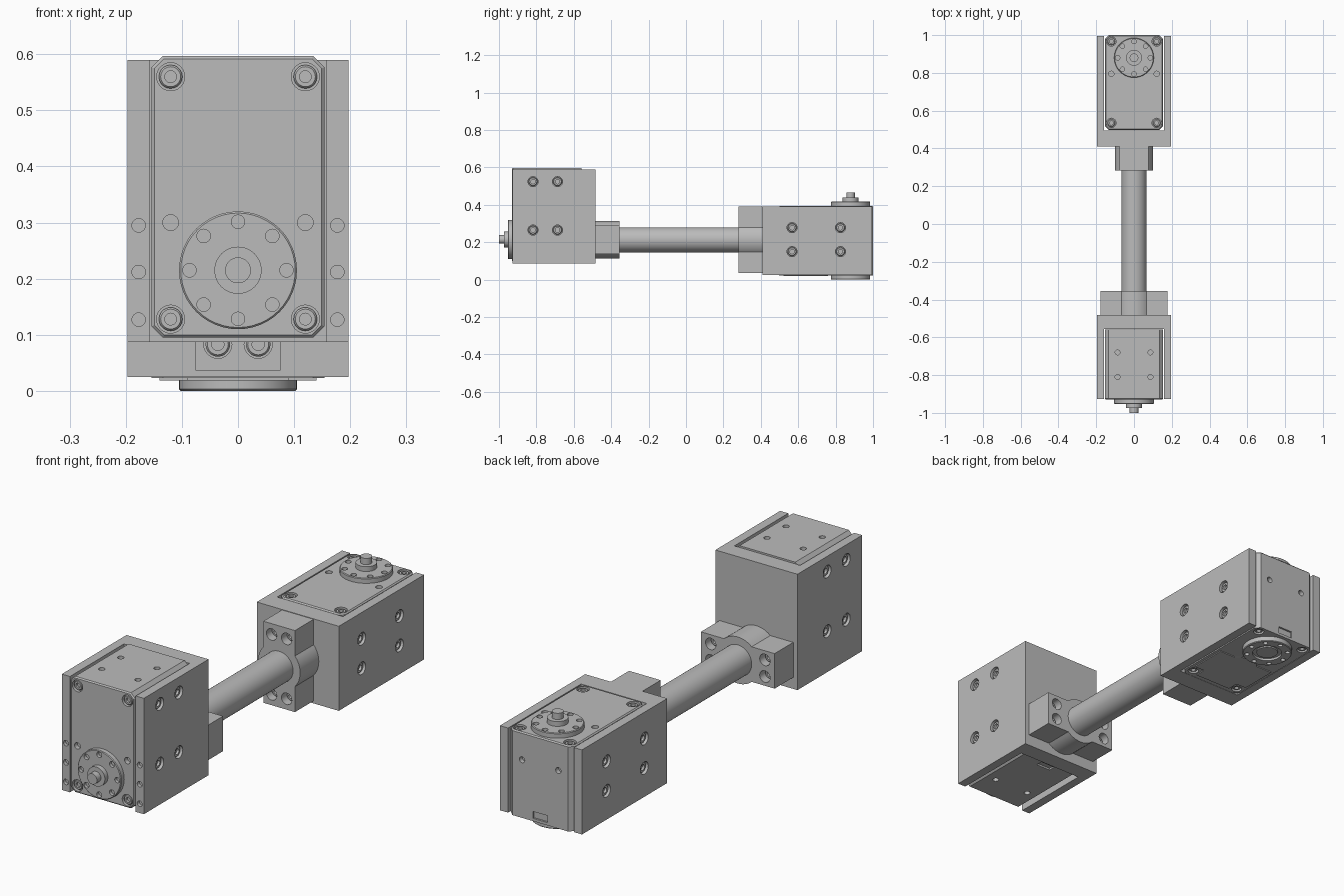
import bpy, bmesh
from math import radians, cos, sin, asin, degrees, pi
from mathutils import Matrix, Vector

if "Cube" in bpy.data.objects:
    bpy.data.objects.remove(bpy.data.objects["Cube"])

grey = bpy.data.materials.new("machined_grey")
grey.use_nodes = True
COLOUR = (0.5, 0.5, 0.5, 1)
grey.diffuse_color = COLOUR
grey.node_tree.nodes["Principled BSDF"].inputs["Base Color"].default_value = COLOUR

X, Y, Z = Vector((1, 0, 0)), Vector((0, 1, 0)), Vector((0, 0, 1))
parts = []


def finish(name, bm, keep=True):
    bmesh.ops.recalc_face_normals(bm, faces=bm.faces)
    mesh = bpy.data.meshes.new(name)
    bm.to_mesh(mesh)
    bm.free()
    ob = bpy.data.objects.new(name, mesh)
    bpy.context.collection.objects.link(ob)
    if keep:
        mesh.materials.append(grey)
        parts.append(ob)
    return ob


def prism(name, outline, z0, z1, chamfer=0):
    bm = bmesh.new()
    face = bm.faces.new([bm.verts.new((x, y, z0)) for x, y in outline])
    top = bmesh.ops.extrude_face_region(bm, geom=[face])["geom"]
    bmesh.ops.translate(bm, vec=(0, 0, z1 - z0),
                        verts=[v for v in top if isinstance(v, bmesh.types.BMVert)])
    if chamfer:
        rim = [e for e in bm.edges if all(abs(v.co.z - z1) < 1e-5 for v in e.verts)]
        bmesh.ops.bevel(bm, geom=rim, offset=chamfer, segments=1, affect='EDGES')
    return finish(name, bm)


def aim(pos, axis):
    turn = Z.rotation_difference(axis).to_matrix().to_4x4()
    return Matrix.Translation(pos) @ turn


def lathe(name, profile, place=None, steps=32):
    bm = bmesh.new()
    vs = [bm.verts.new((r, 0, z)) for r, z in profile]
    edges = [bm.edges.new(pair) for pair in zip(vs, vs[1:])]
    bmesh.ops.spin(bm, geom=vs + edges, axis=Z, cent=(0, 0, 0), angle=2 * pi, steps=steps)
    bmesh.ops.remove_doubles(bm, verts=bm.verts, dist=1e-5)
    bmesh.ops.dissolve_degenerate(bm, edges=bm.edges, dist=1e-6)
    ob = finish(name, bm)
    if place:
        ob.data.transform(place)
    return ob


def cut(ob, holes, slots=()):
    """holes: (position, outward axis, radius, depth); slots: (centre, size)"""
    bm = bmesh.new()
    for pos, axis, r, depth in holes:
        m = aim(Vector(pos), axis) @ Matrix.Translation((0, 0, (0.01 - depth) / 2))
        bmesh.ops.create_cone(bm, cap_ends=True, segments=24, radius1=r, radius2=r,
                              depth=depth + 0.01, matrix=m)
    for pos, size in slots:
        bmesh.ops.create_cube(bm, size=1, matrix=Matrix.Translation(pos) @ Matrix.Diagonal((*size, 1)))
    cutter = finish("cutter", bm, keep=False)
    cutter.hide_render = True
    mod = ob.modifiers.new("holes", 'BOOLEAN')
    mod.operation, mod.solver, mod.object = 'DIFFERENCE', 'EXACT', cutter
    bpy.context.view_layer.update()
    mesh = bpy.data.meshes.new_from_object(ob.evaluated_get(bpy.context.evaluated_depsgraph_get()))
    ob.modifiers.clear()
    ob.data = mesh
    bpy.data.objects.remove(cutter)


def screw(name, pos, axis, r, sunk):
    # button head with a round socket, its top sunk below the surface
    profile = [(0, -0.02), (r, -0.02), (r, -0.004), (r * 0.85, 0),
               (r * 0.5, 0), (r * 0.5, -0.01), (0, -0.01)]
    return lathe(name, profile, aim(Vector(pos) - axis * sunk, axis), 20)


def actuator(label, place, rear_horn):
    start = len(parts)
    near, far, w, back, c = 0.12, -0.382, 0.154, -0.372, 0.02
    outline = [(w, far + c), (w, near - c), (w - c, near), (c - w, near),
               (-w, near - c), (-w, far + c), (c - w, far), (w - c, far)]
    body = prism(label + "_body", outline, back, 0, 0.005)
    corners = [(s * 0.12, y) for s in (-1, 1) for y in (-0.345, 0.087)]
    holes = [((x, y, 0), Z, 0.025, 0.014) for x, y in corners]
    holes += [((x, y, back), -Z, 0.022, 0.014) for x, y in corners]
    for s in (-1, 1):
        holes.append(((s * 0.12, -0.085, 0), Z, 0.014, 0.02))
        holes.append(((s * 0.087, near, -0.12), Y, 0.013, 0.02))
        holes += [((s * 0.087, far, z), -Y, 0.013, 0.02) for z in (-0.12, -0.25)]
    cut(body, holes, [((0, near, -0.345), (0.07, 0.016, 0.03))])
    for x, y in corners:
        screw(label + "_corner_screw", (x, y, 0), Z, 0.021, 0.004)
        screw(label + "_back_screw", (x, y, back), -Z, 0.019, 0.004)

    # output horn with stepped hub
    ring = [(0.0865 * cos(k * pi / 4), 0.0865 * sin(k * pi / 4)) for k in range(8)]
    horn = lathe(label + "_horn", [(0, 0), (0.105, 0), (0.105, 0.019), (0.102, 0.022), (0.042, 0.022),
                                   (0.042, 0.043), (0.023, 0.043), (0.023, 0.07), (0, 0.07)], steps=48)
    cut(horn, [((x, y, 0.022), Z, 0.012, 0.014) for x, y in ring])

    # idler horn and cover plate on the back
    if rear_horn:
        idler = lathe(label + "_idler_horn", [(0, back), (0.105, back), (0.105, back - 0.02),
                      (0.102, back - 0.023), (0.062, back - 0.023), (0.062, back - 0.013),
                      (0.045, back - 0.013), (0.045, back - 0.019), (0, back - 0.019)], steps=48)
        cut(idler, [((x, y, back - 0.023), -Z, 0.01, 0.014) for x, y in ring])
        prism(label + "_back_cover", [(-0.09, -0.36), (0.09, -0.36), (0.09, -0.31), (0.14, -0.31),
              (0.14, -0.14), (0.06, -0.14), (0.04, -0.12), (-0.04, -0.12), (-0.06, -0.14),
              (-0.14, -0.14), (-0.14, -0.31), (-0.09, -0.31)], back - 0.004, back)
    for ob in parts[start:]:
        ob.data.transform(place)


def bracket(label, y_open, y_back, y_inner, z0, z1, hole_ys, hole_zs, edge_zs=()):
    # U-shaped channel, open at one end and at top and bottom
    w, i = 0.197, 0.158
    channel = prism(label + "_bracket", [(-w, y_back), (w, y_back), (w, y_open), (i, y_open),
                    (i, y_inner), (-i, y_inner), (-i, y_open), (-w, y_open)], z0, z1)
    side = [((s * w, y, z), X * s) for s in (-1, 1) for y in hole_ys for z in hole_zs]
    holes = [(p, a, 0.027, 0.022) for p, a in side]
    holes += [((s * 0.177, y_open, z), -Y, 0.012, 0.015) for s in (-1, 1) for z in edge_zs]
    cut(channel, holes)
    for p, a in side:
        screw(label + "_side_screw", p, a, 0.024, 0.008)


def clamp(label, place):
    # round collar with a bolted ear on each side
    start = len(parts)
    r, h, e, depth = 0.101, 0.076, 0.177, 0.128
    a = degrees(asin(h / r))
    arc = [radians(a + (180 - 2 * a) * k / 12) for k in range(13)]
    half = [(e, -h), (e, h)] + [(r * cos(t), r * sin(t)) for t in arc]
    ear = prism(label + "_clamp", half + [(-x, -y) for x, y in half], 0, depth)
    spots = [(s * 0.13, t * 0.036, depth) for s in (-1, 1) for t in (-1, 1)]
    cut(ear, [(p, Z, 0.025, 0.05) for p in spots])
    for p in spots:
        screw(label + "_clamp_bolt", p, Z, 0.022, 0.03)
    for ob in parts[start:]:
        ob.data.transform(place)


# front assembly
front_turn = Matrix(((-1, 0, 0, 0), (0, 0, -1, -0.93), (0, -1, 0, 0.215), (0, 0, 0, 1)))
actuator("front_actuator", front_turn, False)
bracket("front", -0.927, -0.483, -0.557, 0.087, 0.59, (-0.818, -0.687), (0.265, 0.524),
        (0.127, 0.212, 0.295))
clamp("front", Matrix.Translation((0, -0.483, 0.213)) @ Matrix.Rotation(-pi / 2, 4, 'X'))

# rear assembly
actuator("rear_actuator", Matrix.Translation((0, 0.88, 0.395)), True)
bracket("rear", 0.995, 0.41, 0.494, 0.025, 0.392, (0.567, 0.826), (0.15, 0.278))
clamp("rear", Matrix.Translation((0, 0.41, 0.213)) @ Matrix.Rotation(pi / 2, 4, 'X')
      @ Matrix.Rotation(pi / 2, 4, 'Z'))

# connecting tube
lathe("link_tube", [(0, -0.45), (0.067, -0.45), (0.067, 0.445), (0, 0.445)],
      aim(Vector((0, 0, 0.213)), Y), 48)

# smooth the round surfaces, keep edges sharp
bpy.ops.object.select_all(action='DESELECT')
for ob in parts:
    ob.select_set(True)
bpy.context.view_layer.objects.active = parts[0]
bpy.ops.object.shade_smooth_by_angle(angle=radians(30))
